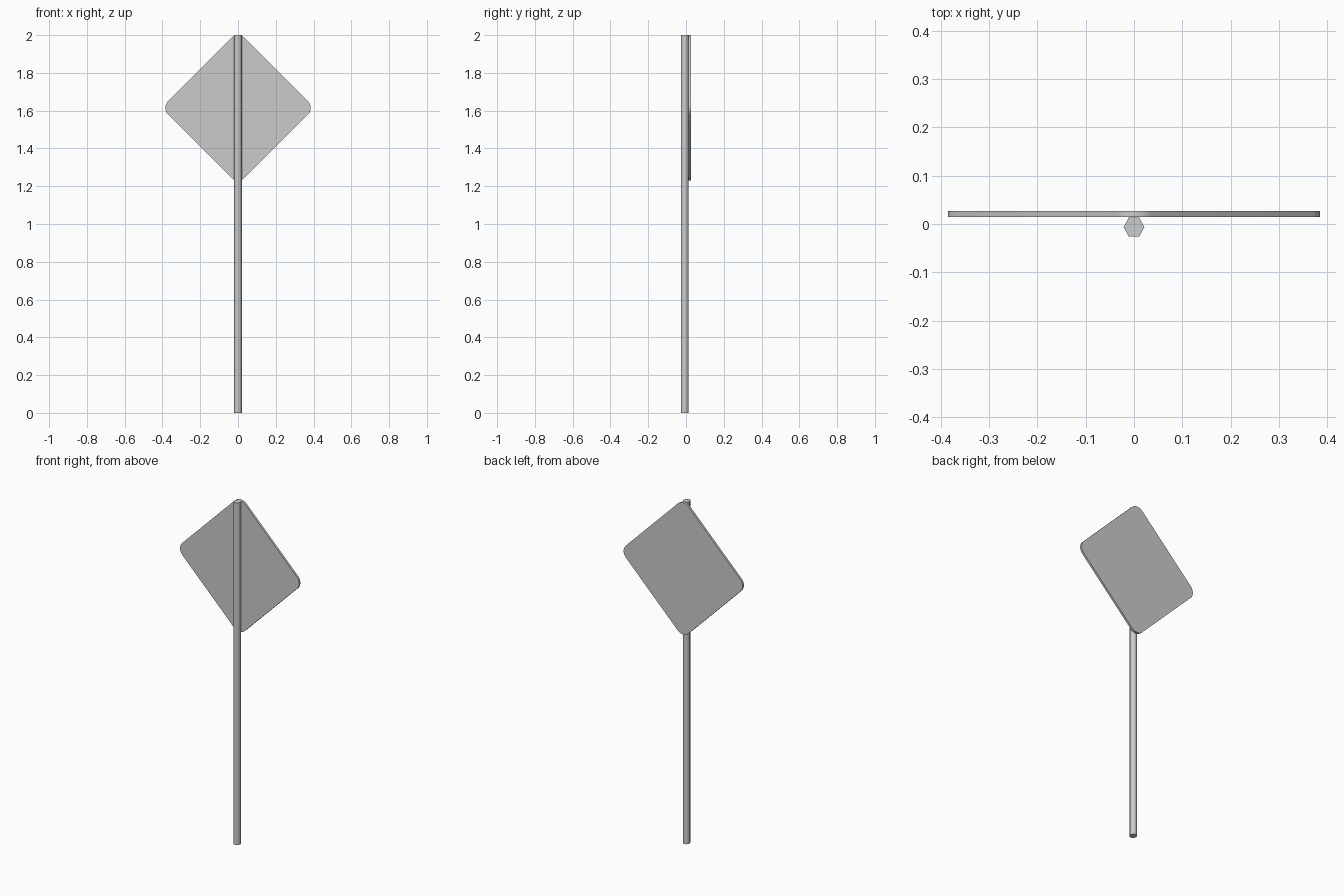
import bpy, bmesh, math

if "Cube" in bpy.data.objects:
    bpy.data.objects.remove(bpy.data.objects["Cube"])


def prism_y_or_z(name, pts, vec, angle):
    """Extrude a closed outline along vec and shade it."""
    bm = bmesh.new()
    face = bm.faces.new([bm.verts.new(p) for p in pts])
    ext = bmesh.ops.extrude_face_region(bm, geom=[face], use_keep_orig=True)
    moved = [g for g in ext["geom"] if isinstance(g, bmesh.types.BMVert)]
    bmesh.ops.translate(bm, verts=moved, vec=vec)
    bmesh.ops.recalc_face_normals(bm, faces=bm.faces[:])
    me = bpy.data.meshes.new(name)
    bm.to_mesh(me)
    bm.free()
    ob = bpy.data.objects.new(name, me)
    bpy.context.collection.objects.link(ob)
    bpy.ops.object.select_all(action='DESELECT')
    ob.select_set(True)
    bpy.context.view_layer.objects.active = ob
    bpy.ops.object.shade_smooth_by_angle(angle=math.radians(angle))
    return ob


# hexagonal post
post = []
for i in range(6):
    a = i * math.pi / 3
    post.append((0.0215 * math.cos(a), -0.0065 + 0.0228 * math.sin(a), 0))
prism_y_or_z("post", post, (0, 0, 2), 65)

# diamond sign plate with rounded corners
tip, r, seg, cz = 0.385, 0.05, 6, 1.615
plate = []
for k in range(4):
    mid = k * math.pi / 2
    cx, cy = (tip - r) * math.cos(mid), (tip - r) * math.sin(mid)
    for i in range(seg + 1):
        a = mid - math.pi / 4 + i * math.pi / 2 / seg
        plate.append((cx + r * math.cos(a), 0.0142, cz + cy + r * math.sin(a)))
prism_y_or_z("sign_plate", plate, (0, 0.0125, 0), 40)
